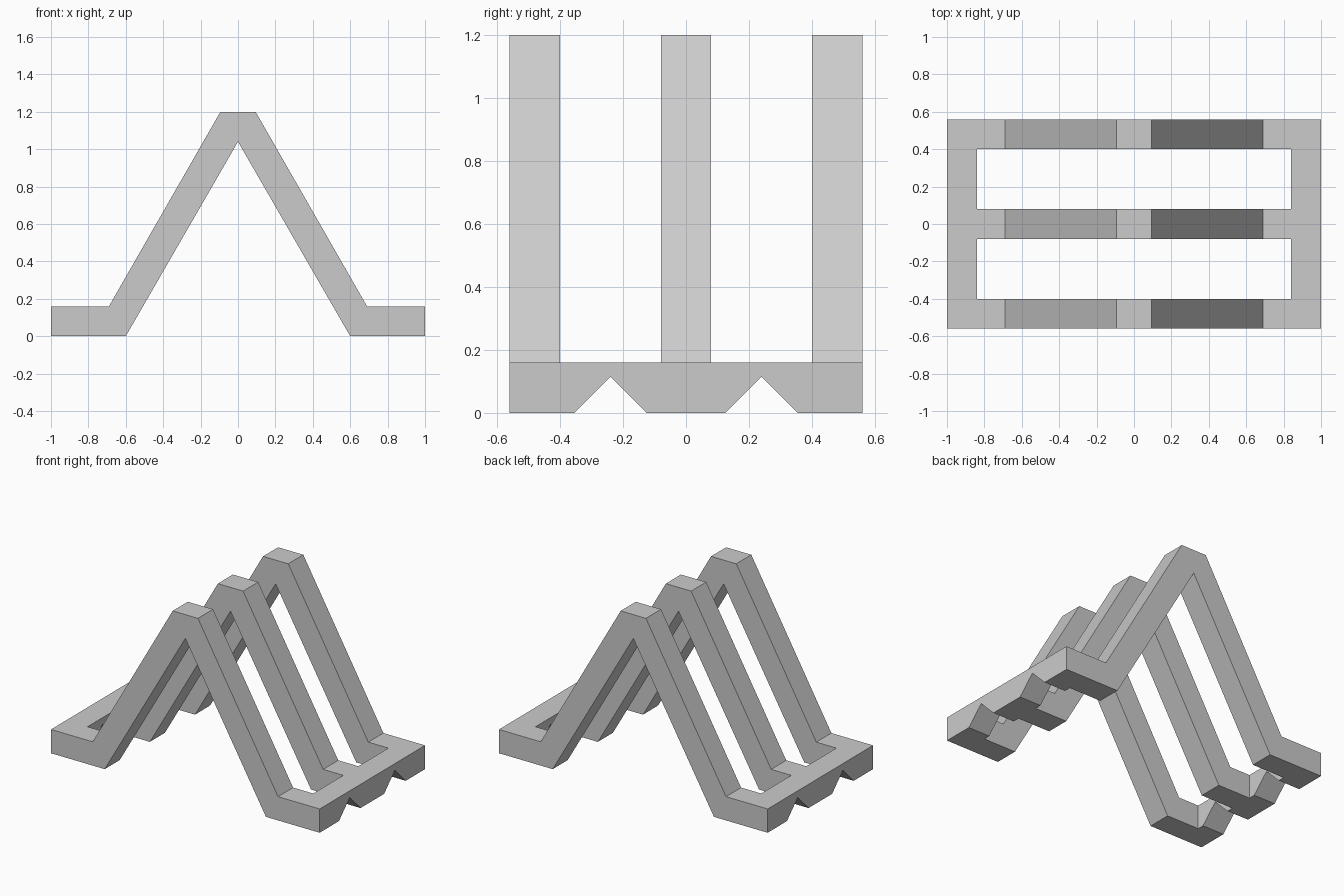
import bpy
import bmesh
from mathutils import Vector

cube = bpy.data.objects.get("Cube")
if cube:
    bpy.data.objects.remove(cube, do_unlink=True)

# Single plain grey finish
grey = bpy.data.materials.new("plain grey")
grey.use_nodes = True
colour = (0.6, 0.6, 0.6, 1)
grey.diffuse_color = colour
grey.node_tree.nodes["Principled BSDF"].inputs["Base Color"].default_value = colour


def prism(name, points, depth):
    """Extrude a closed outline of 3D points along a depth vector."""
    bm = bmesh.new()
    face = bm.faces.new([bm.verts.new(p) for p in points])
    result = bmesh.ops.extrude_face_region(bm, geom=[face])
    moved = [v for v in result["geom"] if isinstance(v, bmesh.types.BMVert)]
    bmesh.ops.translate(bm, verts=moved, vec=Vector(depth))
    bmesh.ops.recalc_face_normals(bm, faces=bm.faces)
    mesh = bpy.data.meshes.new(name)
    bm.to_mesh(mesh)
    bm.free()
    mesh.materials.append(grey)
    obj = bpy.data.objects.new(name, mesh)
    bpy.context.collection.objects.link(obj)
    return obj


BAR = 0.16            # thickness of every bar
SPACING = 0.48        # distance between frames
INNER = 1 - BAR       # inner side of the end rails
HALF = SPACING + BAR / 2

# Three A-shaped frames with flat feet that meet the rails
outer = [(INNER, 0), (INNER, BAR), (0.69, BAR), (0.094, 1.2)]
outline = [(0.6, 0)] + outer
outline += [(-x, z) for x, z in reversed(outline)] + [(0, 1.04)]
for name, y in (("front", -SPACING), ("middle", 0), ("back", SPACING)):
    prism(name + "_frame", [(x, y - BAR / 2, z) for x, z in outline], (0, BAR, 0))

# Two end rails with V notches between the feet
notch_half, notch_top = 0.115, 0.115
rail = [(-HALF, 0)]
for c in (-SPACING / 2, SPACING / 2):
    rail += [(c - notch_half, 0), (c, notch_top), (c + notch_half, 0)]
rail += [(HALF, 0), (HALF, BAR), (-HALF, BAR)]
for name, x in (("left", INNER), ("right", -1)):
    prism(name + "_rail", [(x, y, z) for y, z in rail], (BAR, 0, 0))
